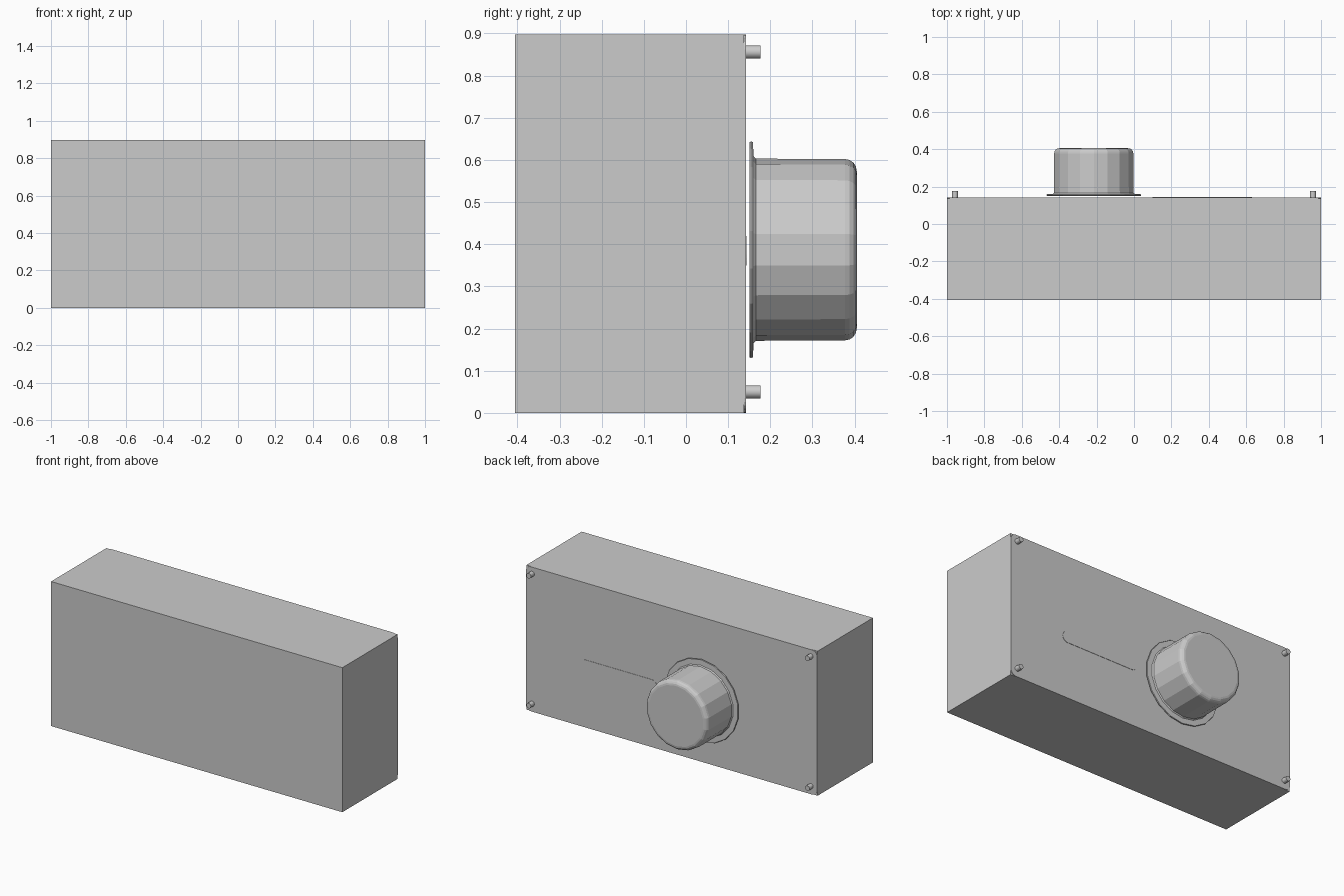
import bpy, bmesh
from math import sin, cos, pi, radians

if "Cube" in bpy.data.objects:
    bpy.data.objects.remove(bpy.data.objects["Cube"])

BACK = 0.142          # rear face of the housing
KX, KZ = -0.215, 0.387  # knob axis


def finish(name, bm, smooth=False):
    bmesh.ops.recalc_face_normals(bm, faces=bm.faces)
    mesh = bpy.data.meshes.new(name)
    bm.to_mesh(mesh)
    bm.free()
    obj = bpy.data.objects.new(name, mesh)
    bpy.context.collection.objects.link(obj)
    if smooth:
        bpy.ops.object.select_all(action='DESELECT')
        obj.select_set(True)
        bpy.context.view_layer.objects.active = obj
        bpy.ops.object.shade_smooth_by_angle(angle=radians(40))
    return obj


def lathe(name, profile, x, z, sides, smooth=False):
    """Spin (radius, y) points about an axis along y and cap both ends."""
    bm = bmesh.new()
    rings = []
    for r, y in profile:
        angles = [2 * pi * (i + 0.5) / sides for i in range(sides)]
        rings.append([bm.verts.new((x + r * cos(a), y, z + r * sin(a))) for a in angles])
    for a, b in zip(rings, rings[1:]):
        for i in range(sides):
            j = (i + 1) % sides
            bm.faces.new((a[i], a[j], b[j], b[i]))
    bm.faces.new(rings[0])
    bm.faces.new(rings[-1])
    return finish(name, bm, smooth)


def plate(name, outline, y0, y1):
    """Extrude an (x, z) outline from y0 to y1."""
    bm = bmesh.new()
    face = bm.faces.new([bm.verts.new((x, y0, z)) for x, z in outline])
    out = bmesh.ops.extrude_face_region(bm, geom=[face])
    for v in out["geom"]:
        if isinstance(v, bmesh.types.BMVert):
            v.co.y = y1
    return finish(name, bm)


def rounded_rect(x0, x1, z0, z1, r, steps=6):
    pts = []
    corners = [(x1 - r, z1 - r), (x0 + r, z1 - r), (x0 + r, z0 + r), (x1 - r, z0 + r)]
    for k, (cx, cz) in enumerate(corners):
        for i in range(steps + 1):
            a = (k + i / steps) * pi / 2
            pts.append((cx + r * cos(a), cz + r * sin(a)))
    return pts


# Main housing and the thin rear panel with rounded corners
plate("housing", [(-1, 0), (1, 0), (1, 0.897), (-1, 0.897)], -0.405, 0.137)
plate("rear_panel", rounded_rect(-1, 1, 0, 0.897, 0.035), 0.137, BACK)

# Faint slim ridge on the rear panel beside the knob
plate("rear_ridge", rounded_rect(0.10, 0.63, 0.35, 0.42, 0.034), BACK - 0.003, BACK + 0.002)

# Knob with flange, small base fillet and rounded end
knob = [(0.255, 0.151), (0.257, 0.154), (0.255, 0.159), (0.222, 0.160), (0.216, 0.166)]
R, END, B = 0.215, 0.405, 0.028
knob += [(R - B + B * cos(a), END - B + B * sin(a)) for a in (i * pi / 8 for i in range(5))]
lathe("knob", knob, KX, KZ, 18)

# Corner pegs
for x in (-0.957, 0.957):
    for z in (0.05, 0.856):
        lathe("corner_peg", [(0.016, 0.135), (0.016, 0.177)], x, z, 12, True)
